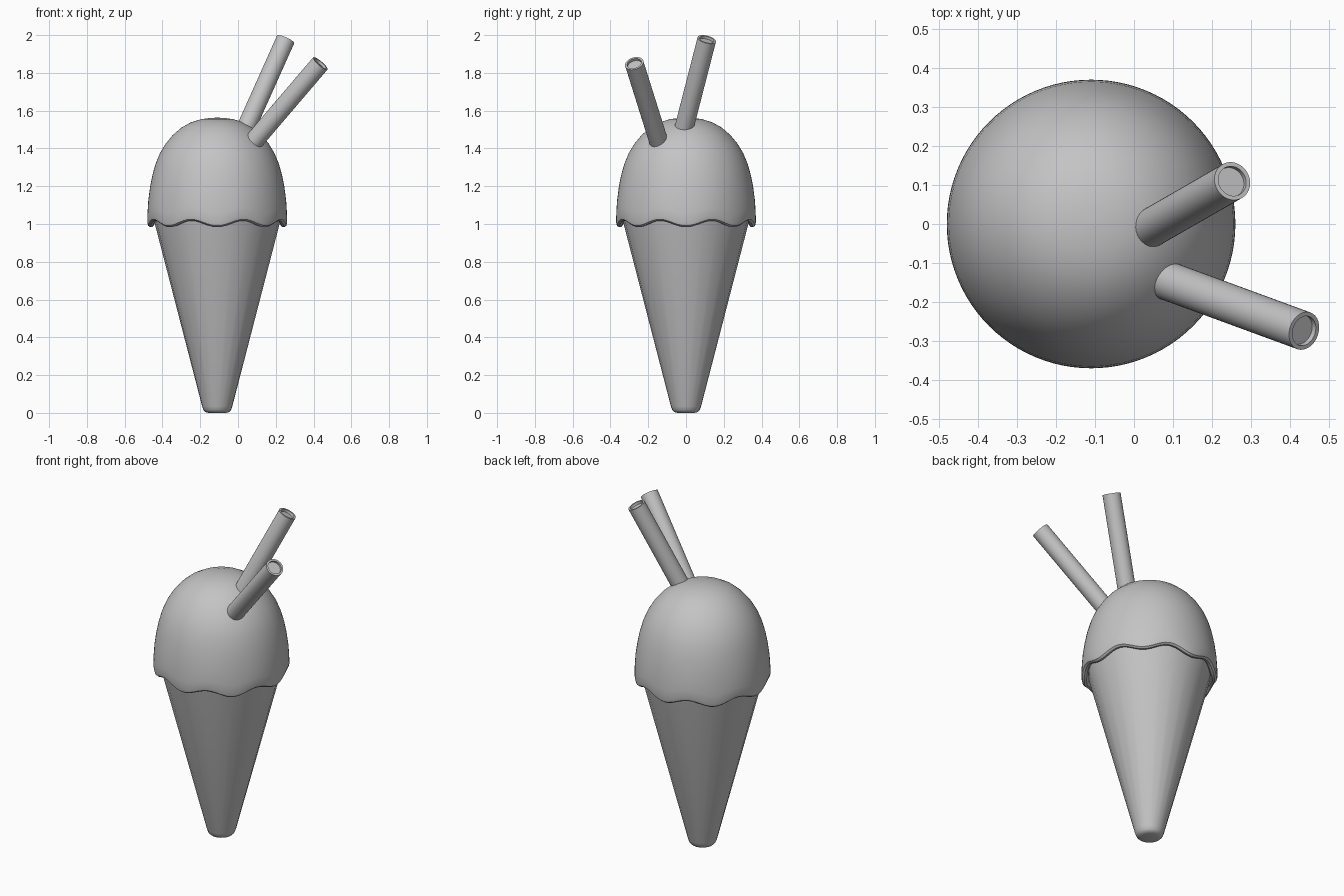
import bpy
import math
from mathutils import Vector

cube = bpy.data.objects.get("Cube")
if cube:
    bpy.data.objects.remove(cube, do_unlink=True)

CENTRE = Vector((-0.11, 0, 0))

grey = bpy.data.materials.new("plain grey")
grey.use_nodes = True
colour = (0.55, 0.55, 0.55, 1)
grey.diffuse_color = colour
grey.node_tree.nodes["Principled BSDF"].inputs["Base Color"].default_value = colour


def lathe(name, profile, sides, wave=None):
    """Revolve (radius, z) points, listed from bottom/inside to top/outside, capping both ends."""
    verts, faces = [], []
    for i, (r, z) in enumerate(profile):
        for s in range(sides):
            a = math.tau * s / sides
            dz = wave(i, a) if wave else 0
            verts.append((r * math.cos(a), r * math.sin(a), z + dz))
    for i in range(len(profile) - 1):
        for s in range(sides):
            t = (s + 1) % sides
            faces.append((i * sides + s, i * sides + t, (i + 1) * sides + t, (i + 1) * sides + s))
    faces.append(tuple(reversed(range(sides))))
    faces.append(tuple(range((len(profile) - 1) * sides, len(profile) * sides)))
    mesh = bpy.data.meshes.new(name)
    mesh.from_pydata(verts, [], faces)
    mesh.materials.append(grey)
    obj = bpy.data.objects.new(name, mesh)
    bpy.context.collection.objects.link(obj)
    bpy.ops.object.select_all(action='DESELECT')
    obj.select_set(True)
    bpy.context.view_layer.objects.active = obj
    bpy.ops.object.shade_smooth_by_angle(angle=math.radians(40))
    return obj


# Cone with a softly rounded tip
cone = lathe("cone", [(0.045, 0), (0.062, 0.004), (0.073, 0.015), (0.08, 0.035),
                      (0.33, 1.0), (0.338, 1.04)], 24)
cone.location = CENTRE

# Ice cream scoop: rolled lip at the bottom, dome above
lip = [(0.30, 1.06), (0.328, 1.04), (0.334, 1.012), (0.342, 1.002), (0.355, 1.0),
       (0.366, 1.008), (0.37, 1.025)]
dome = [(0.369, 1.07), (0.365, 1.13), (0.355, 1.2), (0.343, 1.26), (0.326, 1.32),
        (0.303, 1.375), (0.273, 1.425), (0.236, 1.47), (0.19, 1.51), (0.14, 1.538),
        (0.085, 1.555), (0.04, 1.561), (0.005, 1.563)]


def drip(i, angle):
    """Wavy lower edge that fades out up the dome."""
    fade = max(0, 1 - max(0, i - len(lip) + 1) / 3)
    return -0.017 * fade * math.cos(8 * angle)


scoop = lathe("ice_cream_scoop", lip + dome, 96, drip)
scoop.location = CENTRE


# Wafer straws with a shallow recessed end
def straw(name, base, tip):
    base, tip = Vector(base), Vector(tip)
    length = (tip - base).length
    obj = lathe(name, [(0.05, -0.06), (0.05, length), (0.039, length),
                       (0.039, length - 0.015)], 32)
    obj.location = base
    obj.rotation_euler = (tip - base).to_track_quat('Z', 'Y').to_euler()


straw("back_straw", (0.043, -0.01, 1.51), (0.252, 0.11, 1.977))
straw("front_straw", (0.09, -0.147, 1.445), (0.436, -0.274, 1.85))
